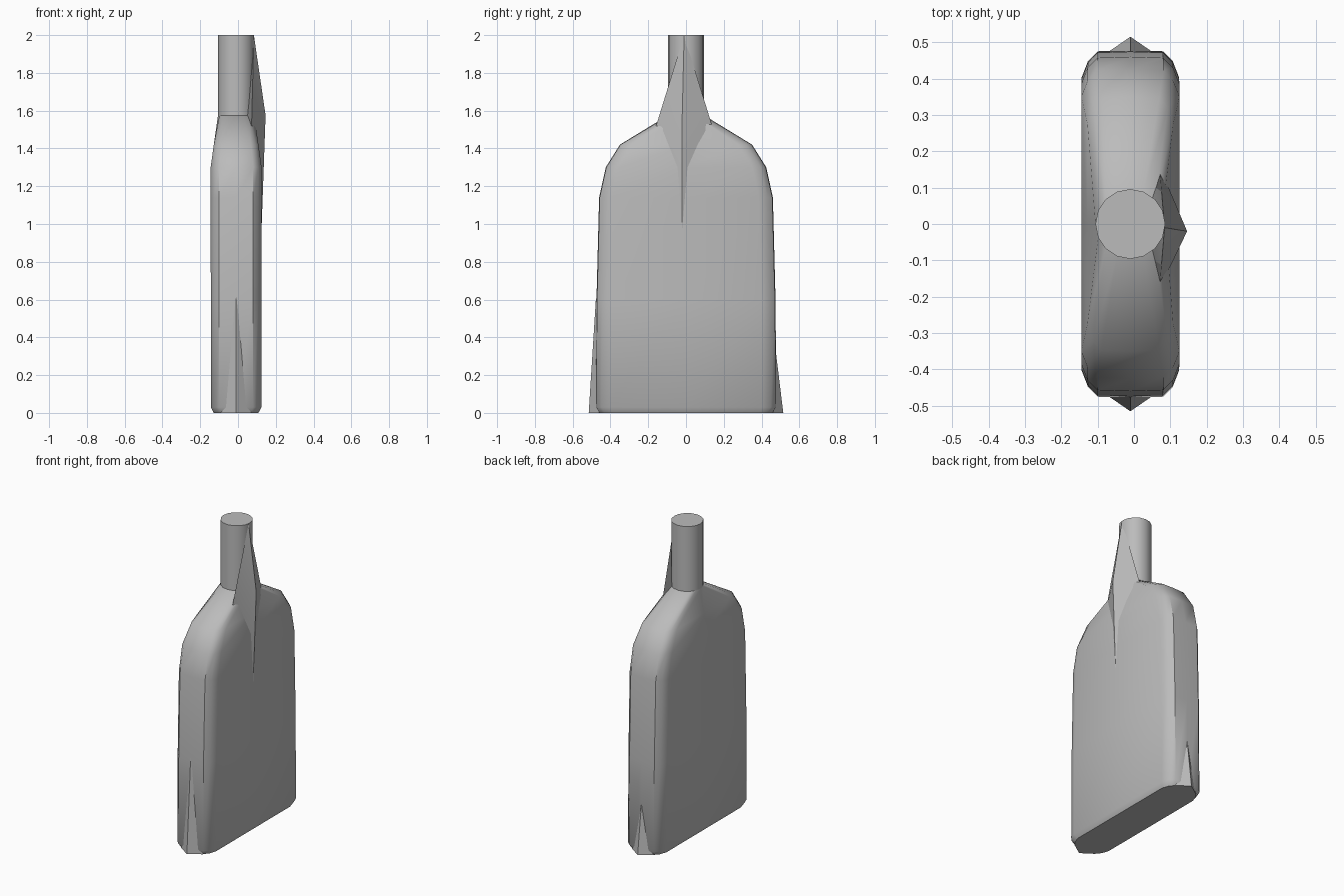
import bpy, bmesh, math

if "Cube" in bpy.data.objects:
    bpy.data.objects.remove(bpy.data.objects["Cube"], do_unlink=True)

grey = bpy.data.materials.new("plain grey")
grey.use_nodes = True
COLOUR = (0.5, 0.5, 0.5, 1)
grey.diffuse_color = COLOUR
grey.node_tree.nodes["Principled BSDF"].inputs["Base Color"].default_value = COLOUR

CX = -0.01  # bottle axis


def finish(bm, name, angle=40):
    bmesh.ops.recalc_face_normals(bm, faces=bm.faces)
    mesh = bpy.data.meshes.new(name)
    bm.to_mesh(mesh)
    bm.free()
    mesh.materials.append(grey)
    obj = bpy.data.objects.new(name, mesh)
    bpy.context.collection.objects.link(obj)
    bpy.ops.object.select_all(action="DESELECT")
    obj.select_set(True)
    bpy.context.view_layer.objects.active = obj
    bpy.ops.object.shade_smooth_by_angle(angle=math.radians(angle))


def slab_ring(t, w):
    """Flat section with rounded ends, half thickness t and half width w."""
    q = [(t, 0), (t, w - 0.075), (t * 0.87, w - 0.03), (t * 0.67, w - 0.003), (0, w)]
    ring = q[:4]
    ring += [(-x, y) for x, y in reversed(q[1:])]
    ring += [(-x, -y) for x, y in q[:4]]
    ring += [(x, -y) for x, y in reversed(q[1:])]
    return ring


def round_ring(r):
    return [(r * math.cos(i * math.tau / 16), r * math.sin(i * math.tau / 16)) for i in range(16)]


def loft(name, sections):
    bm = bmesh.new()
    rings = [[bm.verts.new((CX + x, y, z)) for x, y in ring] for z, ring in sections]
    for a, b in zip(rings, rings[1:]):
        for i in range(16):
            j = (i + 1) % 16
            bm.faces.new((a[i], a[j], b[j], b[i]))
    bm.faces.new(rings[0])
    bm.faces.new(rings[-1])
    finish(bm, name)


def hull(name, points):
    bm = bmesh.new()
    for p in points:
        bm.verts.new(p)
    bmesh.ops.convex_hull(bm, input=bm.verts)
    finish(bm, name, 30)


# Flat body with rounded shoulders
profile = [(0, 0.118, 0.46), (0.03, 0.134, 0.478), (0.6, 0.134, 0.474),
           (1.14, 0.135, 0.46), (1.3, 0.135, 0.425), (1.42, 0.118, 0.35)]
loft("bottle_body", [(z, slab_ring(t, w)) for z, t, w in profile] + [(1.575, round_ring(0.096))])

# Straight closed neck
loft("bottle_neck", [(1.55, round_ring(0.096)), (2.0, round_ring(0.096))])

# Pointed ribs at the foot of each narrow end
for name, side, top in (("front_rib", -1, 0.62), ("back_rib", 1, 0.32)):
    hull(name, [(CX, side * 0.515, 0), (CX - 0.08, side * 0.46, 0), (CX + 0.08, side * 0.46, 0),
                (CX, side * 0.476, top), (CX, side * 0.44, 0)])

# Wedge running down one side of the neck onto the shoulder
hull("neck_wedge", [(0.084, -0.01, 2), (0.146, -0.02, 1.575), (0.05, 0.07, 1.575),
                    (0.05, -0.07, 1.575), (0.07, 0.16, 1.45), (0.07, -0.18, 1.45),
                    (0.135, -0.02, 1.3), (0.122, -0.02, 0.9)])
